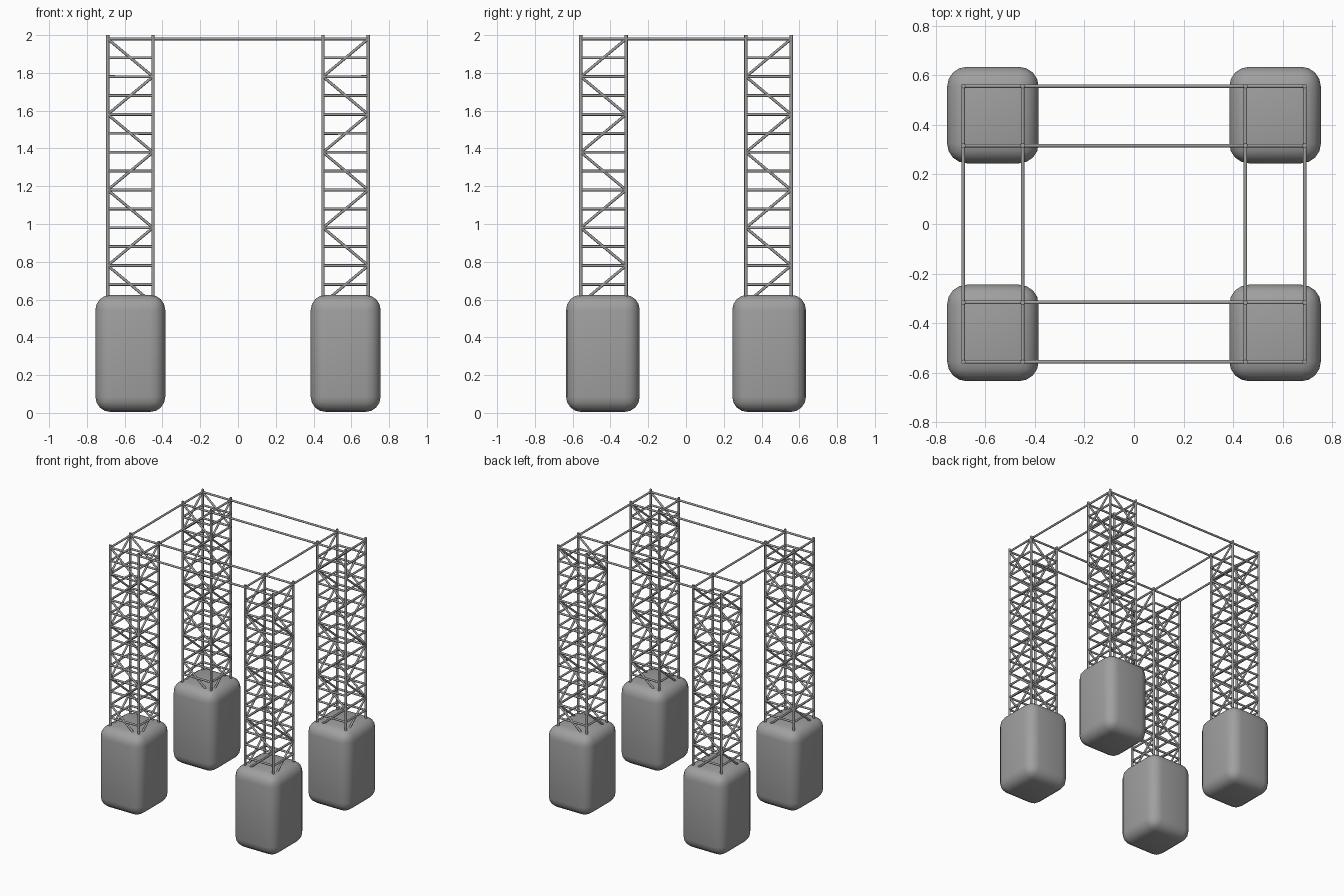
import bpy
import bmesh
from mathutils import Vector

cube = bpy.data.objects.get("Cube")
if cube:
    bpy.data.objects.remove(cube, do_unlink=True)


def make_material(name, rgb):
    mat = bpy.data.materials.new(name)
    mat.use_nodes = True
    color = (*rgb, 1.0)
    mat.diffuse_color = color
    mat.node_tree.nodes["Principled BSDF"].inputs["Base Color"].default_value = color
    return mat


grey = make_material("grey metal", (0.35, 0.35, 0.35))

XS = (0.45, 0.69)      # inner and outer post distance from centre
YS = (0.317, 0.557)
TOP, STEP, RUNGS = 1.98, 0.1, 14
POST, BAR = 0.009, 0.0075


def tube(bm, a, b, radius):
    """Round bar between two points."""
    a, b = Vector(a), Vector(b)
    axis = b - a
    ring = bmesh.ops.create_cone(bm, cap_ends=True, segments=10, radius1=radius,
                                 radius2=radius, depth=axis.length)["verts"]
    turn = axis.to_track_quat("Z", "Y").to_matrix()
    for v in ring:
        v.co = turn @ v.co + (a + b) / 2


def finish(bm, name, angle=0.9):
    mesh = bpy.data.meshes.new(name)
    bm.to_mesh(mesh)
    bm.free()
    mesh.materials.append(grey)
    obj = bpy.data.objects.new(name, mesh)
    bpy.context.collection.objects.link(obj)
    bpy.ops.object.select_all(action="DESELECT")
    obj.select_set(True)
    bpy.context.view_layer.objects.active = obj
    bpy.ops.object.shade_smooth_by_angle(angle=angle)
    return obj


def build_base(name, sx, sy):
    """Rounded foot block."""
    bm = bmesh.new()
    bmesh.ops.create_cube(bm, size=1)
    for v in bm.verts:
        v.co = (v.co.x * 0.37 + sx * 0.57, v.co.y * 0.39 + sy * 0.44,
                v.co.z * 0.62 + 0.315)
    bmesh.ops.bevel(bm, geom=bm.edges[:], offset=0.08, segments=4,
                    profile=0.5, affect="EDGES")
    finish(bm, name)


def build_tower(name, sx, sy):
    """Four posts, rungs and zigzag braces on each face."""
    bm = bmesh.new()
    xs = [sx * x for x in XS]
    ys = sorted(sy * y for y in YS)
    for x in xs:
        for y in ys:
            tube(bm, (x, y, 0.6), (x, y, 2.0), POST)
    for i in range(RUNGS):
        z = TOP - i * STEP
        for y in ys:
            tube(bm, (xs[0], y, z), (xs[1], y, z), BAR)
        for x in xs:
            tube(bm, (x, ys[0], z), (x, ys[1], z), BAR)
    for i in range(RUNGS // 2):
        z = TOP - 2 * i * STEP
        low = z - 2 * STEP
        k = i % 2
        for y in ys:
            tube(bm, (xs[1 - k], y, z), (xs[k], y, low), BAR)
        for x in xs:
            tube(bm, (x, ys[1 - k], z), (x, ys[k], low), BAR)
    finish(bm, name)


for side, sx in (("left", 1), ("right", -1)):
    for end, sy in (("front", -1), ("back", 1)):
        build_base(f"{end}_{side}_base", sx, sy)
        build_tower(f"{end}_{side}_tower", sx, sy)

# Beams joining the tower tops
bm = bmesh.new()
for s in (1, -1):
    for y in YS:
        tube(bm, (-XS[0], s * y, TOP), (XS[0], s * y, TOP), BAR)
    for x in XS:
        tube(bm, (s * x, -YS[0], TOP), (s * x, YS[0], TOP), BAR)
finish(bm, "top_beams")
